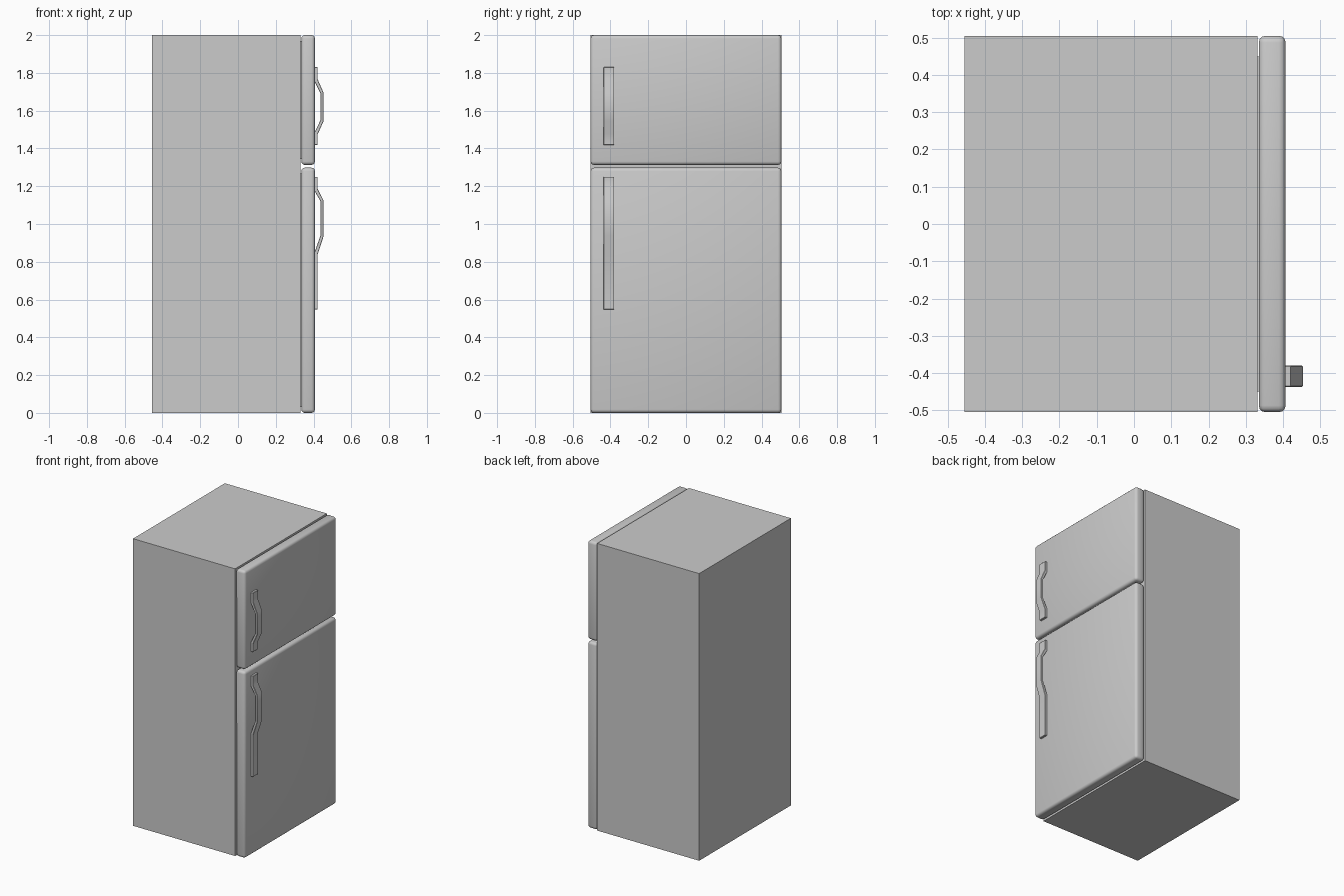
import bpy, bmesh

if "Cube" in bpy.data.objects:
    bpy.data.objects.remove(bpy.data.objects["Cube"])


def finish(obj, bevel=0.0, segments=3):
    bpy.context.view_layer.objects.active = obj
    obj.select_set(True)
    if bevel:
        mod = obj.modifiers.new("rounded_edges", "BEVEL")
        mod.width = bevel
        mod.segments = segments
        mod.limit_method = "ANGLE"
        bpy.ops.object.modifier_apply(modifier=mod.name)
        bpy.ops.object.shade_smooth_by_angle(angle=0.6)
    obj.select_set(False)
    return obj


def box(name, lo, hi, bevel=0.0):
    bpy.ops.mesh.primitive_cube_add(size=1, location=[(a + b) / 2 for a, b in zip(lo, hi)])
    obj = bpy.context.object
    obj.name = name
    obj.scale = [b - a for a, b in zip(lo, hi)]
    bpy.ops.object.transform_apply(location=False, rotation=False, scale=True)
    return finish(obj, bevel)


def handle(name, outer, inner, y0=-0.437, y1=-0.38):
    # Side profile in x and z, extruded across y
    bm = bmesh.new()
    pts = outer + inner[::-1]
    face = bm.faces.new([bm.verts.new((x, y0, z)) for x, z in pts])
    ext = bmesh.ops.extrude_face_region(bm, geom=[face])
    verts = [v for v in ext["geom"] if isinstance(v, bmesh.types.BMVert)]
    bmesh.ops.translate(bm, verts=verts, vec=(0, y1 - y0, 0))
    bmesh.ops.recalc_face_normals(bm, faces=bm.faces)
    mesh = bpy.data.meshes.new(name)
    bm.to_mesh(mesh)
    bm.free()
    obj = bpy.data.objects.new(name, mesh)
    bpy.context.collection.objects.link(obj)
    return finish(obj, 0.002, 1)


# Cabinet
box("cabinet", (-0.455, -0.505, 0), (0.331, 0.505, 2))

# Doors with recessed gaskets behind them
for label, z0, z1 in (("fridge", 0.0, 1.298), ("freezer", 1.313, 2.0)):
    box(label + "_door", (0.335, -0.505, z0), (0.407, 0.505, z1), 0.018)
    box(label + "_gasket", (0.329, -0.45, z0 + 0.03), (0.338, 0.45, z1 - 0.03))

# Bent strap handles
D, P, B, G = 0.405, 0.422, 0.437, 0.453
handle("freezer_handle",
       [(P, 1.83), (P, 1.765), (G, 1.695), (G, 1.545), (P, 1.475), (P, 1.418)],
       [(D, 1.83), (D, 1.755), (B, 1.69), (B, 1.55), (D, 1.485), (D, 1.418)])
handle("fridge_handle",
       [(P, 1.25), (P, 1.185), (G, 1.125), (G, 0.935), (P, 0.84), (P, 0.548)],
       [(D, 1.25), (D, 1.175), (B, 1.12), (B, 0.94), (D, 0.85), (D, 0.548)])
